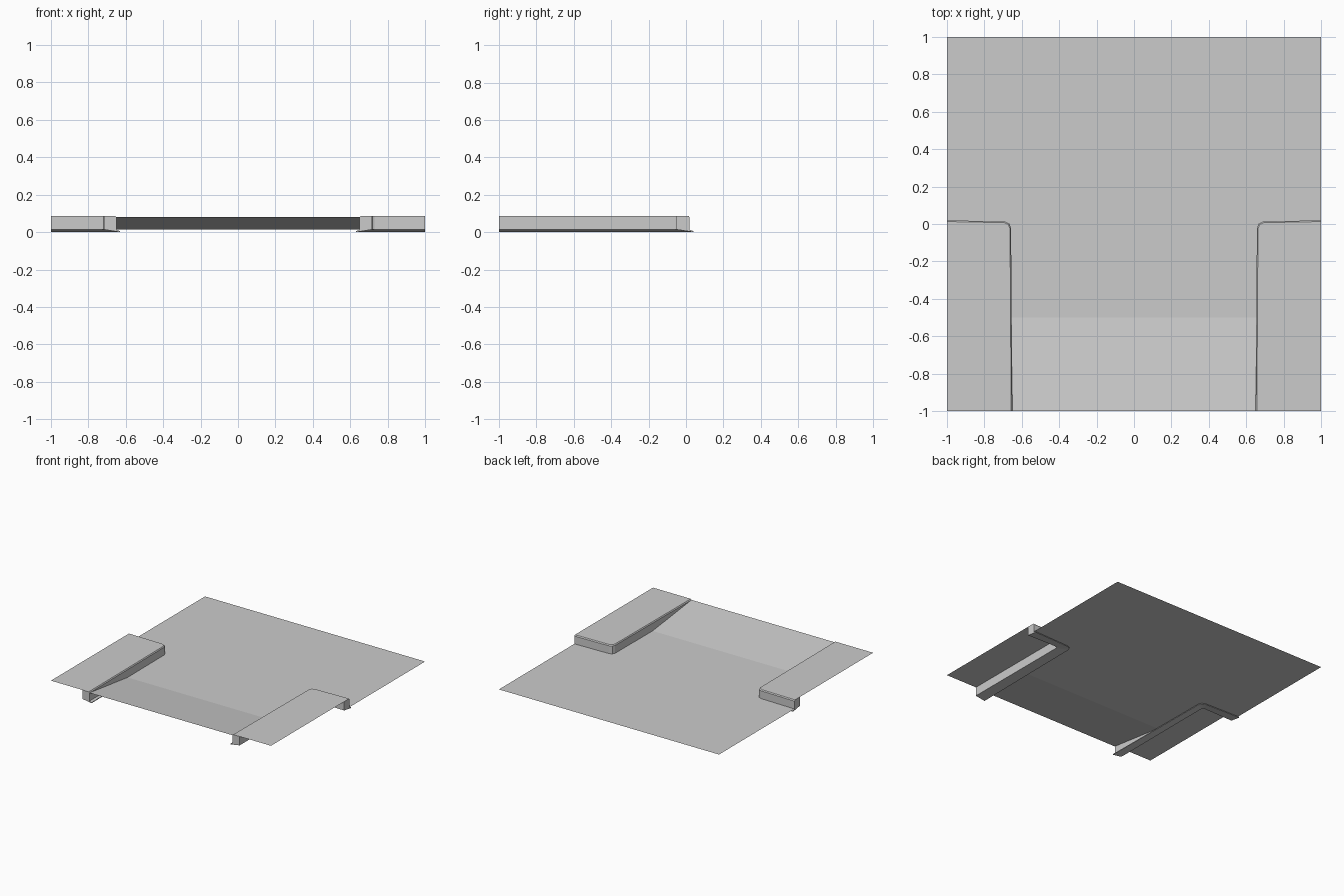
import bpy
import bmesh

cube = bpy.data.objects.get("Cube")
if cube:
    bpy.data.objects.remove(cube, do_unlink=True)

concrete = bpy.data.materials.new("light grey concrete")
concrete.use_nodes = True
GREY = (0.6, 0.6, 0.6, 1)
concrete.diffuse_color = GREY
concrete.node_tree.nodes["Principled BSDF"].inputs["Base Color"].default_value = GREY

ROAD_Z, RAMP_Z, TOP_Z = 0.015, 0.08, 0.087

# Stations along the kerb: road-side point and pavement-side point
STATIONS = [
    ((1, 0.02), (1, -0.05)),
    ((0.69, 0.013), (0.73, -0.045)),
    ((0.667, 0.003), (0.718, -0.05)),
    ((0.657, -0.02), (0.713, -0.06)),
    ((0.65, -1), (0.715, -1)),
]
# Kerb section: fraction from road face to back, height
SECTION = [(1, TOP_Z), (1, 0.014), (-0.3, 0), (-0.3, 0.006),
           (0, 0.012), (0, 0.079), (0.1, TOP_Z)]


def finish(name, bm):
    mesh = bpy.data.meshes.new(name)
    bm.to_mesh(mesh)
    bm.free()
    mesh.materials.append(concrete)
    obj = bpy.data.objects.new(name, mesh)
    bpy.context.collection.objects.link(obj)
    return obj


def sheet(name, points):
    """Single flat face that looks upward."""
    bm = bmesh.new()
    face = bm.faces.new([bm.verts.new(p) for p in points])
    face.normal_update()
    if face.normal.z < 0:
        face.normal_flip()
    return finish(name, bm)


def kerb(name, side):
    """Sweep the kerb section around the pavement corner."""
    bm = bmesh.new()
    rings = []
    for (fx, fy), (bx, by) in STATIONS:
        rings.append([bm.verts.new((side * (fx + (bx - fx) * t), fy + (by - fy) * t, z))
                      for t, z in SECTION])
    n = len(SECTION)
    for a, b in zip(rings, rings[1:]):
        for i in range(n):
            j = (i + 1) % n
            bm.faces.new((a[i], a[j], b[j], b[i]))
    bm.faces.new(rings[0])
    bm.faces.new(rings[-1])
    bmesh.ops.recalc_face_normals(bm, faces=bm.faces)
    return finish(name, bm)


# Kerbs and raised pavements on both sides
for label, side in (("left", 1), ("right", -1)):
    kerb(label + "_kerb", side)
    backs = [(side * b[0], b[1], TOP_Z) for _, b in STATIONS]
    sheet(label + "_pavement", backs + [(side, -1, TOP_Z)])

# Level road, bounded by the kerb faces
fold_x, end_x = 0.6535, STATIONS[-1][0][0]
edge = [(1, 1)] + [f for f, _ in STATIONS[:-1]] + [(fold_x, -0.5)]
outline = [(x, y, ROAD_Z) for x, y in edge]
outline += [(-x, y, ROAD_Z) for x, y in reversed(edge)]
sheet("road", outline)

# Ramp climbing to pavement height at the front
sheet("ramp", [(fold_x, -0.5, ROAD_Z), (-fold_x, -0.5, ROAD_Z),
               (-end_x, -1, RAMP_Z), (end_x, -1, RAMP_Z)])
